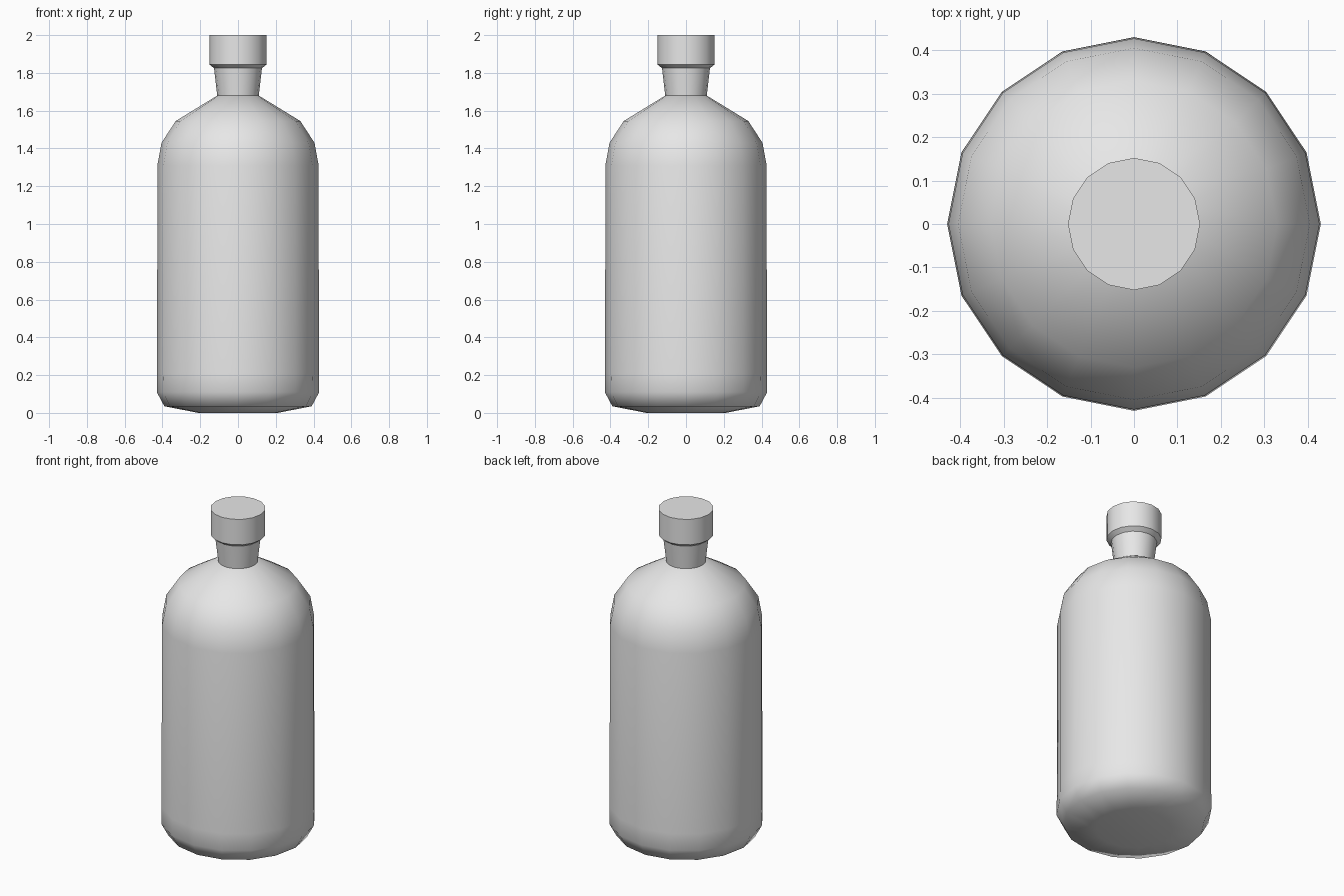
import bpy, bmesh, math

cube = bpy.data.objects.get("Cube")
if cube:
    bpy.data.objects.remove(cube, do_unlink=True)

SIDES = 16

grey = bpy.data.materials.new("light_grey")
grey.use_nodes = True
colour = (0.8, 0.8, 0.8, 1)
grey.diffuse_color = colour
grey.node_tree.nodes["Principled BSDF"].inputs["Base Color"].default_value = colour


def lathe(name, profile, smooth_angle):
    """Spin a (radius, height) profile around z and cap both ends."""
    bm = bmesh.new()
    rings = []
    for r, z in profile:
        angles = [2 * math.pi * i / SIDES for i in range(SIDES)]
        rings.append([bm.verts.new((r * math.cos(a), r * math.sin(a), z)) for a in angles])
    for low, high in zip(rings, rings[1:]):
        for i in range(SIDES):
            j = (i + 1) % SIDES
            bm.faces.new((low[i], low[j], high[j], high[i]))
    bm.faces.new(rings[0][::-1])
    bm.faces.new(rings[-1])
    mesh = bpy.data.meshes.new(name)
    bm.to_mesh(mesh)
    bm.free()
    mesh.materials.append(grey)
    obj = bpy.data.objects.new(name, mesh)
    bpy.context.collection.objects.link(obj)
    bpy.ops.object.select_all(action="DESELECT")
    obj.select_set(True)
    bpy.context.view_layer.objects.active = obj
    bpy.ops.object.shade_smooth_by_angle(angle=math.radians(smooth_angle))
    return obj


# Bottle body: base, chamfered foot, straight wall and rounded shoulder
lathe("bottle_body", [(0.21, 0), (0.39, 0.035), (0.43, 0.11), (0.428, 0.21),
                      (0.427, 1.31), (0.405, 1.43), (0.33, 1.545), (0.11, 1.68)], 55)

# Stopper: tapered plug under a wider cylindrical head
lathe("stopper", [(0.108, 1.66), (0.11, 1.68), (0.127, 1.825),
                  (0.152, 1.845), (0.152, 2.0)], 35)
